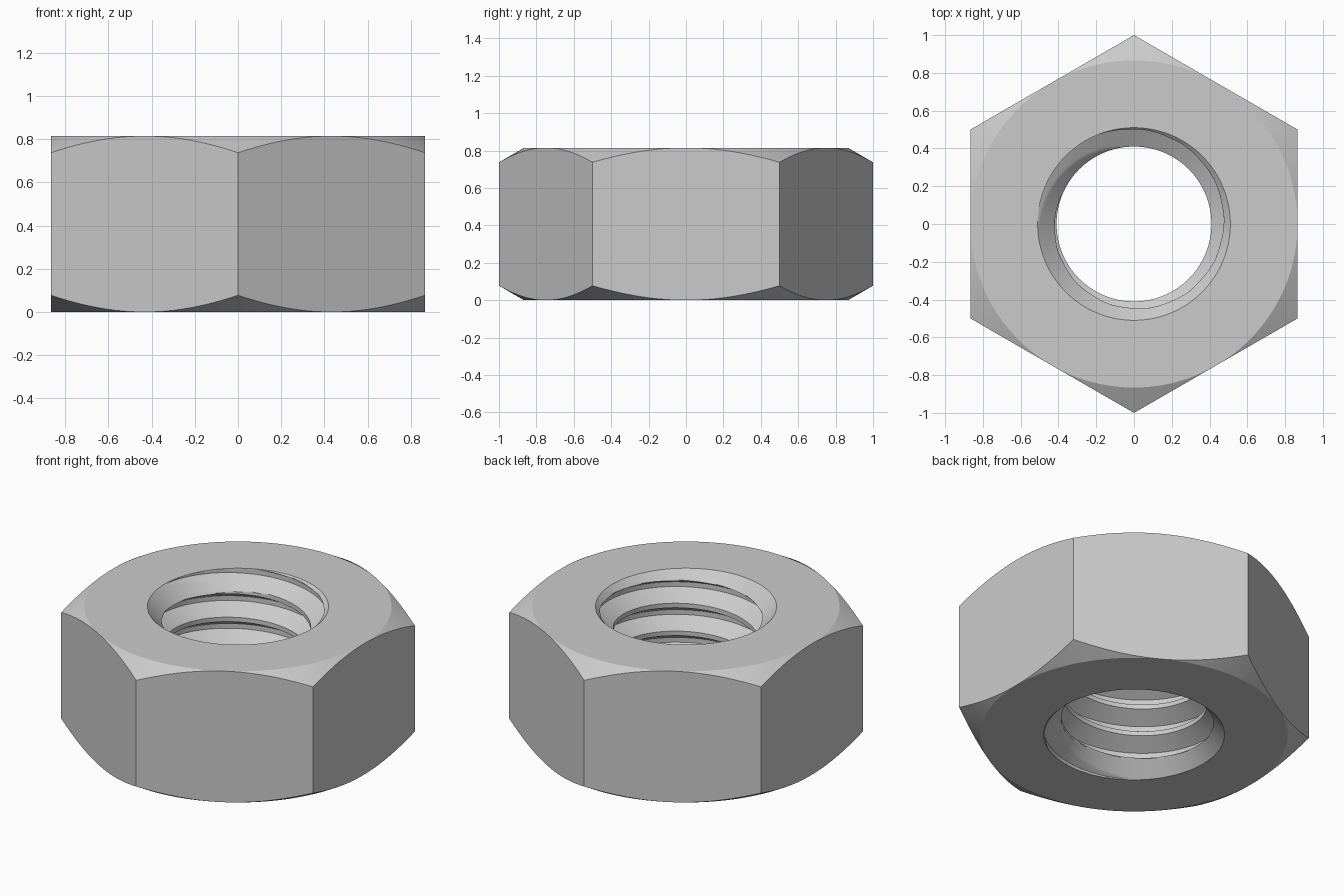
import bpy, bmesh, math

cube = bpy.data.objects.get("Cube")
if cube:
    bpy.data.objects.remove(cube, do_unlink=True)

HEIGHT, FLAT = 0.815, 0.866          # nut height, centre to flat
MINOR, MAJOR, PITCH = 0.41, 0.51, 0.1732
SEGMENTS = 144

steel = bpy.data.materials.new("grey steel")
steel.use_nodes = True
colour = (0.6, 0.6, 0.6, 1)
steel.diffuse_color = colour
steel.node_tree.nodes["Principled BSDF"].inputs["Base Color"].default_value = colour


def strips(columns, flip=False):
    """Skin neighbouring columns of points with quads."""
    bm = bmesh.new()
    grid = [[bm.verts.new(p) for p in col] for col in columns]
    for a, b in zip(grid, grid[1:]):
        for j in range(len(a) - 1):
            quad = (a[j], b[j], b[j + 1], a[j + 1])
            bm.faces.new(quad[::-1] if flip else quad)
    bmesh.ops.remove_doubles(bm, verts=bm.verts, dist=1e-5)
    return bm


def finish(bm, name):
    mesh = bpy.data.meshes.new(name)
    bm.to_mesh(mesh)
    bm.free()
    mesh.materials.append(steel)
    obj = bpy.data.objects.new(name, mesh)
    bpy.context.collection.objects.link(obj)
    bpy.ops.object.select_all(action='DESELECT')
    obj.select_set(True)
    bpy.context.view_layer.objects.active = obj
    bpy.ops.object.shade_smooth_by_angle(angle=math.radians(22))


def polar(r, a, z):
    return (r * math.cos(a), r * math.sin(a), z)


# Hexagonal body: flat rings, conical corner chamfers and six sides
columns = []
for i in range(SEGMENTS + 1):
    a = math.tau * i / SEGMENTS
    off = (a + math.pi / 6) % (math.pi / 3) - math.pi / 6
    hexr = FLAT / math.cos(off)
    drop = (hexr - FLAT) * math.tan(math.pi / 6)
    profile = [(MAJOR, 0), (FLAT, 0), (hexr, drop),
               (hexr, HEIGHT - drop), (FLAT, HEIGHT), (MAJOR, HEIGHT)]
    columns.append([polar(r, a, z) for r, z in profile])
finish(strips(columns), "nut_body")

# Right-handed internal thread, one pitch as (height, radius)
flank = (MAJOR - MINOR) * math.tan(math.pi / 6)
crest = 0.028
turn = [(0, MINOR), (crest, MINOR), (crest + flank, MAJOR),
        (PITCH - flank, MAJOR), (PITCH, MINOR)]
rows = []
for (h0, r0), (h1, r1) in zip(turn, turn[1:]):
    steps = 12 if r0 != r1 else 4
    rows += [(h0 + (h1 - h0) * k / steps, r0 + (r1 - r0) * k / steps)
             for k in range(steps)]

# Thread wall, widened by a countersink at each end
START = 0.857 - PITCH / 4 - 7 * PITCH
columns = []
for i in range(SEGMENTS + 1):
    a = math.tau * i / SEGMENTS
    col = []
    for t in range(9):
        for h, r in rows:
            z = START + t * PITCH + h + PITCH * i / SEGMENTS
            cone = MAJOR - min(z, HEIGHT - z)
            col.append(polar(max(r, cone), a, z))
    columns.append(col)
bm = strips(columns, flip=True)
for z, n in ((0, -1), (HEIGHT, 1)):
    bmesh.ops.bisect_plane(bm, geom=bm.verts[:] + bm.edges[:] + bm.faces[:],
                           plane_co=(0, 0, z), plane_no=(0, 0, n), clear_outer=True)
finish(bm, "threaded_bore")
